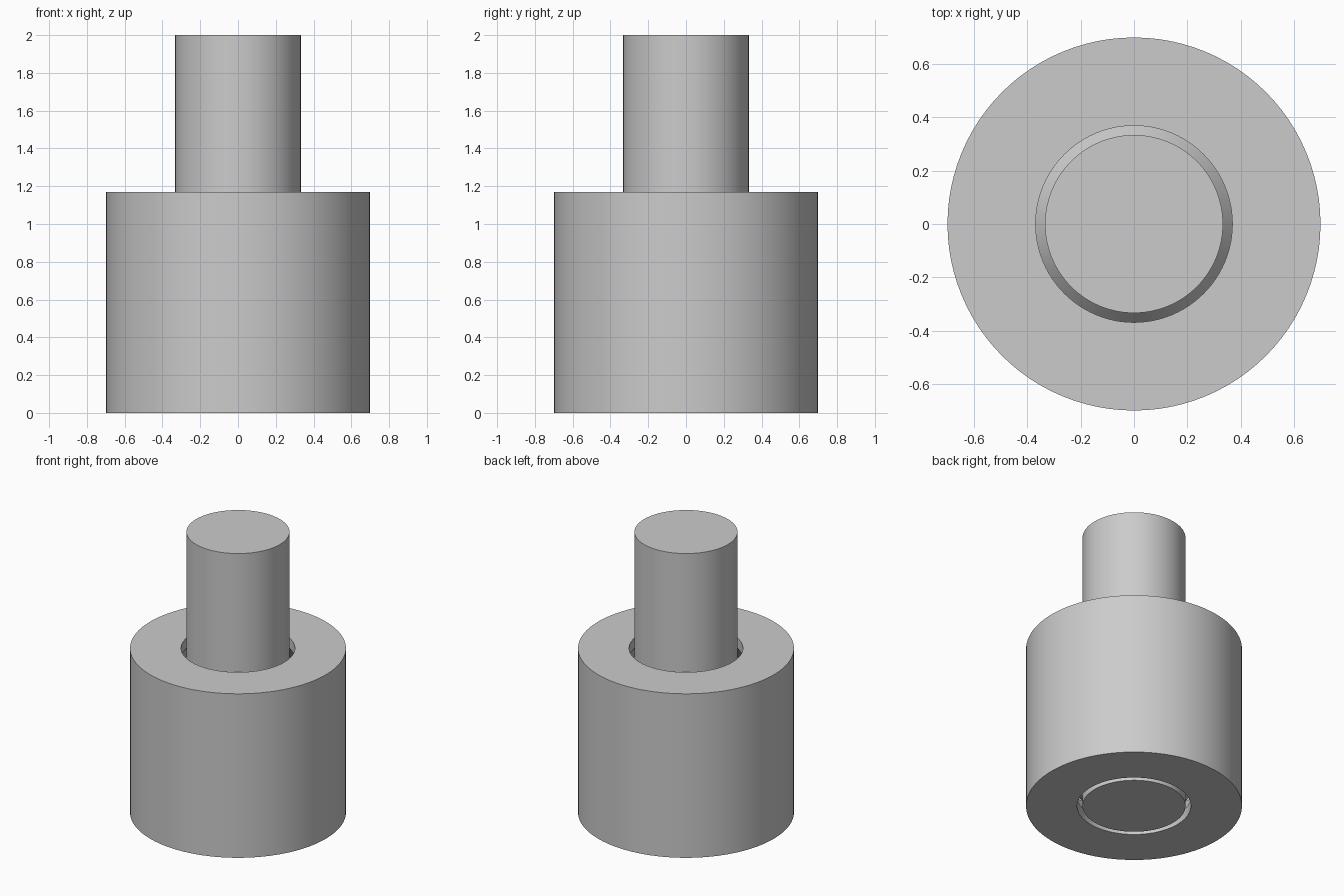
import bpy, bmesh, math

if "Cube" in bpy.data.objects:
    bpy.data.objects.remove(bpy.data.objects["Cube"])

SEGMENTS = 96

grey = bpy.data.materials.new("light_grey")
grey.diffuse_color = (0.6, 0.6, 0.6, 1)
grey.use_nodes = True
grey.node_tree.nodes["Principled BSDF"].inputs["Base Color"].default_value = grey.diffuse_color


def lathe(name, profile, closed):
    """Spin an (r, z) profile around the z axis."""
    bm = bmesh.new()
    verts = [bm.verts.new((r, 0, z)) for r, z in profile]
    pairs = list(zip(verts, verts[1:]))
    if closed:
        pairs.append((verts[-1], verts[0]))
    edges = [bm.edges.new(p) for p in pairs]
    bmesh.ops.spin(bm, geom=verts + edges, cent=(0, 0, 0), axis=(0, 0, 1),
                   angle=2 * math.pi, steps=SEGMENTS, use_duplicate=False)
    bmesh.ops.remove_doubles(bm, verts=bm.verts, dist=0.0001)
    bmesh.ops.recalc_face_normals(bm, faces=bm.faces)
    mesh = bpy.data.meshes.new(name)
    bm.to_mesh(mesh)
    bm.free()
    mesh.materials.append(grey)
    obj = bpy.data.objects.new(name, mesh)
    bpy.context.collection.objects.link(obj)
    bpy.ops.object.select_all(action='DESELECT')
    obj.select_set(True)
    bpy.context.view_layer.objects.active = obj
    bpy.ops.object.shade_smooth_by_angle(angle=math.radians(25))
    return obj


H = 1.17  # height of the sleeve

# Captive shaft: straight pin with a conical-shouldered bulge inside the sleeve
lathe("shaft", [(0, 0), (0.333, 0), (0.333, 0.09), (0.51, 0.30),
                (0.51, H - 0.30), (0.333, H - 0.09), (0.333, 2), (0, 2)], False)

# Outer sleeve: bore follows the shaft with a thin clearance
lathe("sleeve", [(0.698, 0), (0.698, H), (0.368, H), (0.368, H - 0.075),
                 (0.545, H - 0.285), (0.545, 0.285), (0.368, 0.075),
                 (0.368, 0)], True)
